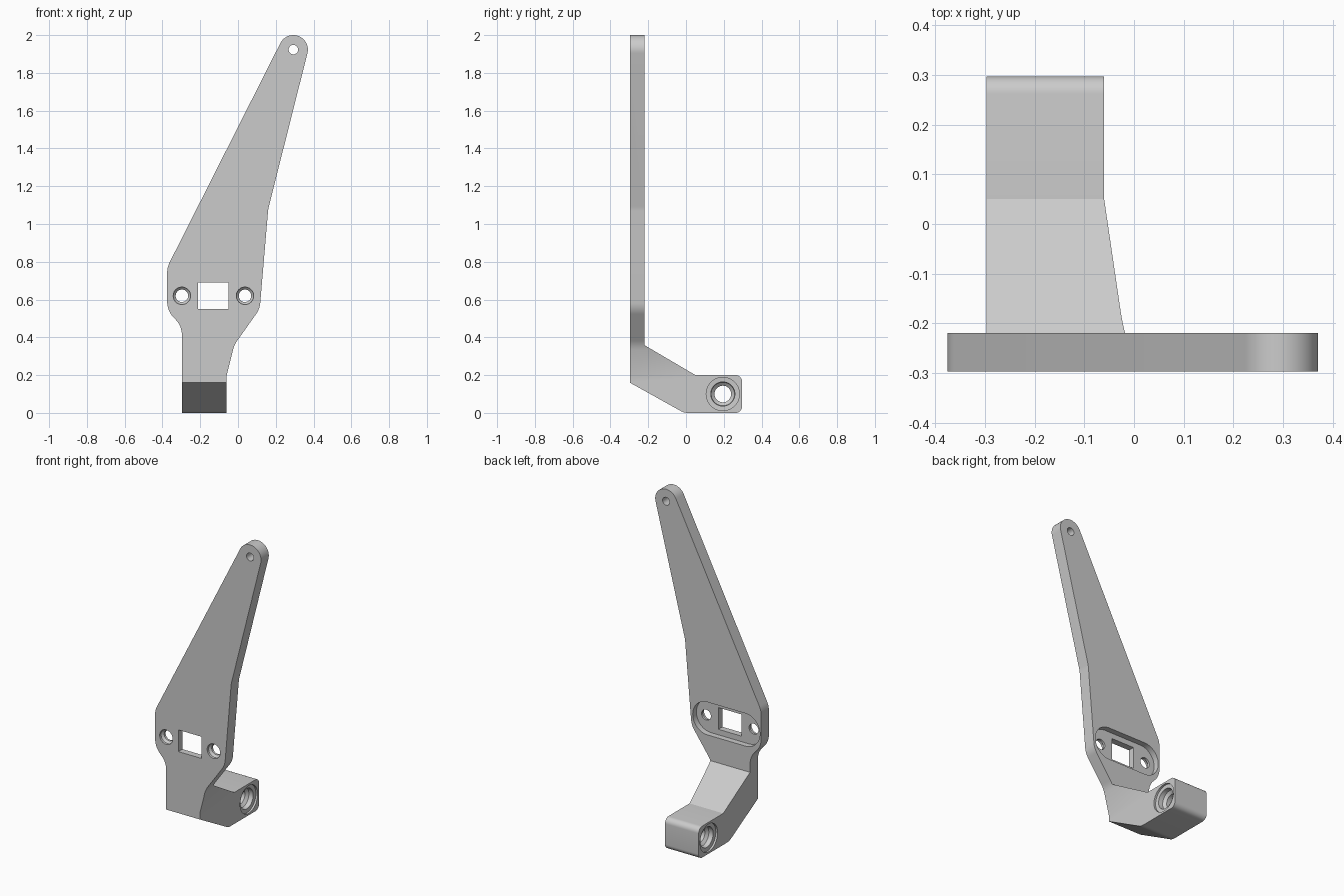
import bpy
from math import sin, cos, tan, radians, pi
from mathutils import Vector

cube = bpy.data.objects.get("Cube")
if cube:
    bpy.data.objects.remove(cube, do_unlink=True)

grey = bpy.data.materials.new("plain_grey")
grey.use_nodes = True
grey.diffuse_color = (0.6, 0.6, 0.6, 1)
grey.node_tree.nodes["Principled BSDF"].inputs["Base Color"].default_value = (0.6, 0.6, 0.6, 1)


def rounded(corners, steps=8):
    """Outline from (u, v, radius) corners, each filleted by its radius."""
    out = []
    for i, (u, v, r) in enumerate(corners):
        p = Vector((u, v))
        if r == 0:
            out.append(p)
            continue
        a = (Vector(corners[i - 1][:2]) - p).normalized()
        b = (Vector(corners[(i + 1) % len(corners)][:2]) - p).normalized()
        half = a.angle(b) / 2
        centre = p + (a + b).normalized() * (r / sin(half))
        start = p + a * (r / tan(half)) - centre
        end = p + b * (r / tan(half)) - centre
        sweep = pi - 2 * half
        for k in range(steps + 1):
            t = k / steps
            out.append(centre + (start * sin((1 - t) * sweep) + end * sin(t * sweep)) / sin(sweep))
    return out


def loft(name, rings):
    """Closed solid through rings of 3D points."""
    n = len(rings[0])
    verts = [p for ring in rings for p in ring]
    faces = [list(range(n)), [(len(rings) - 1) * n + i for i in reversed(range(n))]]
    for s in range(len(rings) - 1):
        for i in range(n):
            j = (i + 1) % n
            faces.append((s * n + j, s * n + i, (s + 1) * n + i, (s + 1) * n + j))
    mesh = bpy.data.meshes.new(name)
    mesh.from_pydata(verts, [], faces)
    obj = bpy.data.objects.new(name, mesh)
    bpy.context.collection.objects.link(obj)
    mesh.materials.append(grey)
    bpy.ops.object.select_all(action='DESELECT')
    bpy.context.view_layer.objects.active = obj
    obj.select_set(True)
    bpy.ops.object.mode_set(mode='EDIT')
    bpy.ops.mesh.select_all(action='SELECT')
    bpy.ops.mesh.normals_make_consistent(inside=False)
    bpy.ops.object.mode_set(mode='OBJECT')
    return obj


def along_y(name, outline, y0, y1):
    return loft(name, [[(p[0], y, p[1]) for p in outline] for y in (y0, y1)])


def bore(name, axis, u, v, profile, segs=40):
    """Stepped round cutter; profile lists (position on axis, radius)."""
    rings = []
    for t, r in profile:
        ring = [(u + r * cos(2 * pi * k / segs), v + r * sin(2 * pi * k / segs)) for k in range(segs)]
        rings.append([(a, t, b) if axis == 'y' else (t, a, b) for a, b in ring])
    return loft(name, rings)


def combine(target, tool, operation):
    mod = target.modifiers.new("cut", 'BOOLEAN')
    mod.operation, mod.solver, mod.object = operation, 'EXACT', tool
    bpy.context.view_layer.objects.active = target
    bpy.ops.object.modifier_apply(modifier=mod.name)
    bpy.data.objects.remove(tool, do_unlink=True)


# Front outline: foot, waist, mounting area and tapered arm with a round tip
tip = Vector((0.293, 1.923))
right_side = [(-0.297, -0.05, 0), (-0.06, -0.05, 0), (-0.06, 0.2, 0),
              (-0.02, 0.36, 0.15), (0.115, 0.55, 0.12), (0.16, 1.08, 0.15)]
tip_arc = []
for k in range(25):
    a = radians(-14.3 + k * (153.3 + 14.3) / 24)
    tip_arc.append((tip.x + 0.077 * cos(a), tip.y + 0.077 * sin(a), 0))
left_side = [(-0.375, 0.771, 0.12), (-0.375, 0.54, 0.12), (-0.297, 0.46, 0.12)]
bracket = along_y("bracket_arm", rounded(right_side + tip_arc + left_side), -0.297, 0.35)

# Side profile: upright plate bending into the rear foot
side = rounded([(-0.297, 0.16, 0), (-0.01, 0, 0.08), (0.297, 0, 0.035), (0.297, 0.2, 0.035),
                (0.05, 0.2, 0), (-0.219, 0.358, 0), (-0.219, 2.1, 0), (-0.297, 2.1, 0)])
combine(bracket, loft("side_profile", [[(x, p[0], p[1]) for p in side] for x in (-0.6, 0.6)]), 'INTERSECT')

# Rounded pocket on the back of the plate
mid_x, mid_z = -0.13, 0.62
w, h = 0.236, 0.104
pocket = rounded([(mid_x + sx * w, mid_z + sz * h, h - 0.001)
                  for sx, sz in ((-1, -1), (1, -1), (1, 1), (-1, 1))], 16)
combine(bracket, along_y("pocket_cutter", pocket, -0.256, -0.15), 'DIFFERENCE')

# Square window
window = [(mid_x + sx * 0.081, mid_z + sz * 0.069) for sx, sz in ((-1, -1), (1, -1), (1, 1), (-1, 1))]
combine(bracket, along_y("window_cutter", window, -0.4, -0.1), 'DIFFERENCE')

# Countersunk screw holes
for s in (-1, 1):
    profile = [(-0.35, 0.046), (-0.283, 0.046), (-0.27, 0.033), (-0.1, 0.033)]
    combine(bracket, bore("screw_cutter", 'y', mid_x + s * 0.167, mid_z, profile), 'DIFFERENCE')

# Tip hole
combine(bracket, bore("tip_cutter", 'y', tip.x, tip.y, [(-0.4, 0.025), (-0.1, 0.025)]), 'DIFFERENCE')

# Pivot hole through the foot, stepped on both sides
centre = -0.1785
half = [(0.2, 0.088), (0.106, 0.088), (0.104, 0.064), (0.075, 0.062), (0.06, 0.044)]
profile = [(centre - t, r) for t, r in half] + [(centre + t, r) for t, r in reversed(half)]
combine(bracket, bore("pivot_cutter", 'x', 0.195, 0.1, profile), 'DIFFERENCE')

# Smooth shading with crisp edges
bpy.ops.object.select_all(action='DESELECT')
bracket.select_set(True)
bpy.context.view_layer.objects.active = bracket
bpy.ops.object.shade_smooth_by_angle(angle=radians(25))
